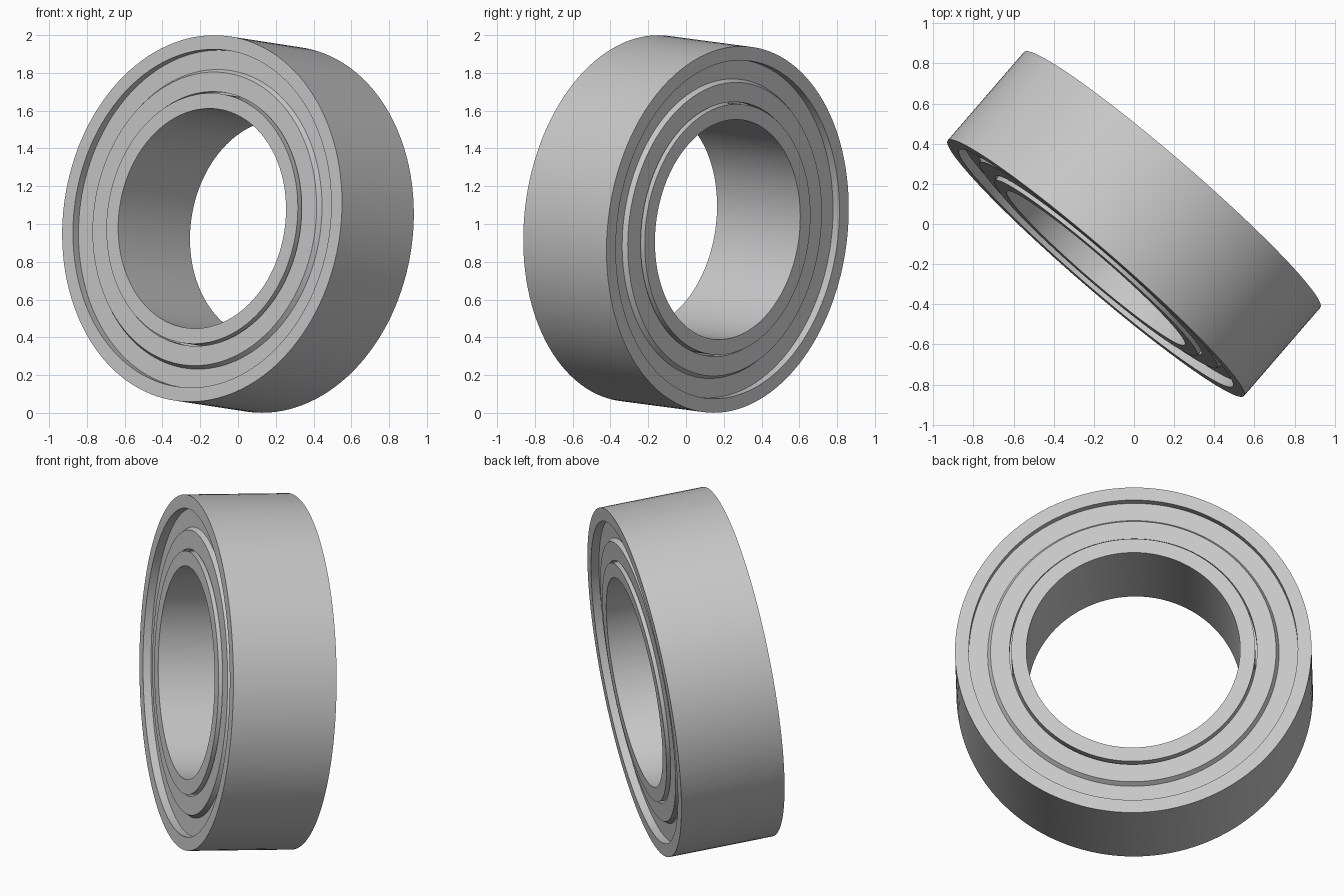
import bpy, bmesh, math
from mathutils import Vector, Matrix

cube = bpy.data.objects.get("Cube")
if cube:
    bpy.data.objects.remove(cube, do_unlink=True)

SEGMENTS = 128
HALF = 0.2925                       # half of the bearing width
AXIS = Vector((-0.65, -0.753, 0.1)).normalized()
PLACE = Matrix.Translation((0, 0, 1)) @ AXIS.to_track_quat('Z', 'Y').to_matrix().to_4x4()

# Plain grey steel for every part
steel = bpy.data.materials.new("grey_steel")
steel.use_nodes = True
GREY = (0.58, 0.58, 0.58, 1)
steel.diffuse_color = GREY
steel.node_tree.nodes["Principled BSDF"].inputs["Base Color"].default_value = GREY


def finish(name, bm):
    """Turn a bmesh into a smooth-shaded, tilted object."""
    bmesh.ops.recalc_face_normals(bm, faces=bm.faces)
    mesh = bpy.data.meshes.new(name)
    bm.to_mesh(mesh)
    bm.free()
    mesh.materials.append(steel)
    obj = bpy.data.objects.new(name, mesh)
    bpy.context.collection.objects.link(obj)
    obj.matrix_world = PLACE
    bpy.ops.object.select_all(action='DESELECT')
    obj.select_set(True)
    bpy.context.view_layer.objects.active = obj
    bpy.ops.object.shade_smooth_by_angle(angle=math.radians(25))
    return obj


def lathe(name, profile):
    """Revolve a closed (radius, height) profile around the bearing axis."""
    bm = bmesh.new()
    verts = [bm.verts.new((r, 0, h)) for r, h in profile]
    edges = [bm.edges.new((v, verts[i - 1])) for i, v in enumerate(verts)]
    bmesh.ops.spin(bm, geom=verts + edges, cent=(0, 0, 0), axis=(0, 0, 1),
                   angle=math.tau, steps=SEGMENTS, use_merge=True)
    bmesh.ops.remove_doubles(bm, verts=bm.verts, dist=1e-5)
    return finish(name, bm)


def tube(name, inner, outer, half):
    return lathe(name, [(inner, -half), (outer, -half), (outer, half), (inner, half)])


# Races
tube("outer_ring", 0.90, 0.975, HALF)
tube("inner_ring", 0.585, 0.667, HALF)

# Stepped shields, one on each side
ledge, raised, under = HALF - 0.045, HALF - 0.02, HALF - 0.065
for name, side in (("front_shield", 1), ("back_shield", -1)):
    lathe(name, [(r, side * h) for r, h in (
        (0.90, ledge), (0.797, ledge), (0.781, raised),
        (0.677, raised), (0.677, under), (0.90, under))])

# Cage and balls between the races
tube("ball_cage", 0.667, 0.74, 0.06)
balls = bmesh.new()
for i in range(12):
    spot = Matrix.Rotation(math.tau * i / 12, 4, 'Z') @ Matrix.Translation((0.783, 0, 0))
    bmesh.ops.create_uvsphere(balls, u_segments=20, v_segments=12, radius=0.116, matrix=spot)
finish("balls", balls)
